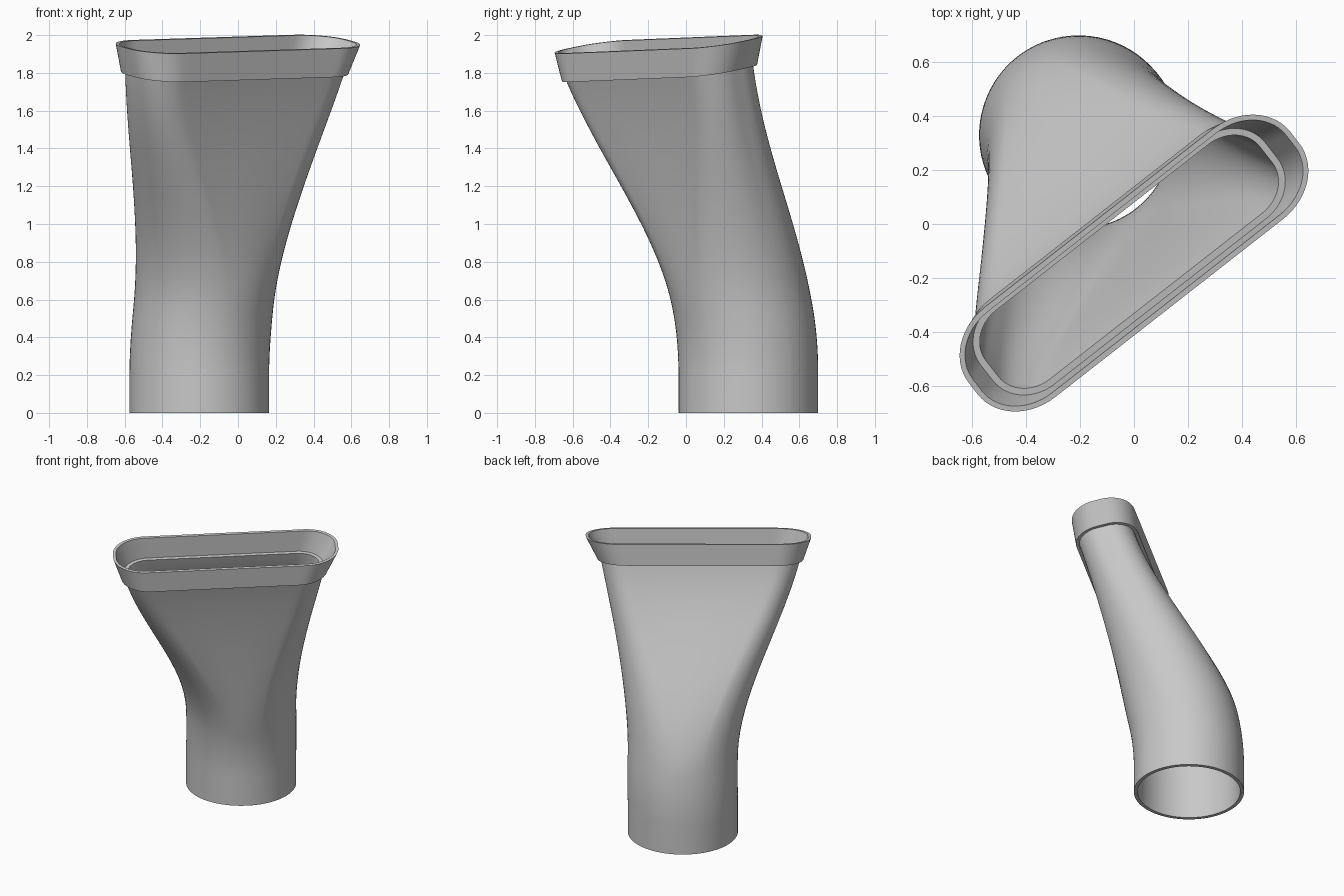
import bpy, bmesh, math
from mathutils import Vector

cube = bpy.data.objects.get("Cube")
if cube:
    bpy.data.objects.remove(cube)

grey = bpy.data.materials.new("plain_grey")
grey.use_nodes = True
colour = (0.58, 0.58, 0.58, 1)
grey.diffuse_color = colour
grey.node_tree.nodes["Principled BSDF"].inputs["Base Color"].default_value = colour

TURN = math.radians(38)              # direction of the long side of the slot
U = Vector((math.cos(TURN), math.sin(TURN), 0))
V = Vector((-U.y, U.x, 0))
TILT = Vector((-0.085, 0.15, 0))     # slope of the slot plane
WALL = 0.025
BASE = Vector((-0.205, 0.33, 0))
NECK = Vector((-0.018, -0.14, 1.80))
RIM = Vector((0, -0.145, 1.952))
DRIFT = Vector((0.24, -0.445, 0))    # lean of the centre line at the collar
BOW = Vector((0.01, 0.018, 0))       # sideways bow of the lower half
FLARE = 0.45                         # widening of the duct at the collar
ROUND_UNTIL = 0.22                   # share of the bend that stays round
RADIUS, TUBE_H = 0.37, 0.2

# half length, half width, corner radius along and across
NECK_SHAPE = (0.67, 0.187, 0.17, 0.15)
RIM_SHAPE = (0.757, 0.212, 0.22, 0.185)


def slot_outline(shape, grow):
    """Flat rounded slot from the middle of one end, with its facing angles."""
    a, b, ru, rv = (s + grow for s in shape)
    corners = [(1, 1), (-1, 1), (-1, -1), (1, -1)]
    steps, arc = (28, 6, 28, 6), 14

    def at(q, turn):
        su, sv = corners[q % 4]
        return Vector((su * (a - ru) + ru * math.cos(turn), sv * (b - rv) + rv * math.sin(turn)))

    flat = []
    for q in range(4):
        for i in range(arc + 1):
            turn = (q + i / arc) * math.pi / 2
            flat.append((at(q, turn), turn))
        # straight run to the next corner
        start, end = at(q, turn), at(q + 1, turn)
        flat += [(start.lerp(end, k / steps[q]), turn) for k in range(1, steps[q])]
    return [(p, t - 2 * math.pi) for p, t in flat[-3:]] + flat[:-3]


def place(p, centre, tilt):
    """Put a flat point into a plane with a share of the slot's tilt."""
    d = U * p.x + V * p.y
    return centre + d + Vector((0, 0, TILT.dot(d) * tilt))


def slot(shape, grow, centre):
    return [place(p, centre, 1) for p, turn in slot_outline(shape, grow)]


# circle angles: a mix of facing angle and distance round the slot
outline = slot_outline(NECK_SHAPE, 0)
lengths = [(outline[(i + 1) % len(outline)][0] - p).length for i, (p, t) in enumerate(outline)]
total = sum(lengths)
angles = [0.65 * t + 0.35 * 2 * math.pi * sum(lengths[:i]) / total
          for i, (p, t) in enumerate(outline)]


def duct_rings(inset, steps=44):
    """Straight round tube, then a bend that changes into the slot."""
    r = RADIUS - inset
    low = [Vector((r * math.cos(a), r * math.sin(a))) for a in angles]
    high = [p for p, turn in slot_outline(NECK_SHAPE, -inset)]
    rings = [[place(p, BASE, 0) for p in low]]
    for k in range(steps + 1):
        t = k / steps
        centre = BASE.lerp(NECK, 3 * t**2 - 2 * t**3)
        centre += DRIFT * (t**3 - t**2) + BOW * (29 * t**2 * (1 - t)**3)
        centre.z = TUBE_H + (NECK.z - TUBE_H) * t
        s = max(0, (t - ROUND_UNTIL) / (1 - ROUND_UNTIL))
        ring = []
        for p, q in zip(low, high):
            flat = p.lerp(q, 3 * s**2 - 2 * s**3)
            flat.x += FLARE * q.x * (s**3 - s**2)
            ring.append(place(flat, centre, t))
        rings.append(ring)
    return rings


def build(name, rings):
    """Skin a closed loop of rings into a solid walled part."""
    bm = bmesh.new()
    rows = [[bm.verts.new(p) for p in ring] for ring in rings]
    for k, row in enumerate(rows):
        nxt = rows[(k + 1) % len(rows)]
        for i in range(len(row)):
            j = (i + 1) % len(row)
            bm.faces.new((row[i], row[j], nxt[j], nxt[i]))
    bmesh.ops.recalc_face_normals(bm, faces=bm.faces)
    mesh = bpy.data.meshes.new(name)
    bm.to_mesh(mesh)
    bm.free()
    mesh.materials.append(grey)
    obj = bpy.data.objects.new(name, mesh)
    bpy.context.collection.objects.link(obj)
    bpy.ops.object.select_all(action='DESELECT')
    obj.select_set(True)
    bpy.context.view_layer.objects.active = obj
    bpy.ops.object.shade_smooth_by_angle(angle=math.radians(30))


# hollow duct body
build("duct_body", duct_rings(0) + duct_rings(WALL)[::-1])

# flared collar round the slot opening
build("slot_collar", [slot(NECK_SHAPE, 0.022, NECK), slot(RIM_SHAPE, 0, RIM),
                      slot(RIM_SHAPE, -0.02, RIM), slot(NECK_SHAPE, 0, NECK)])
